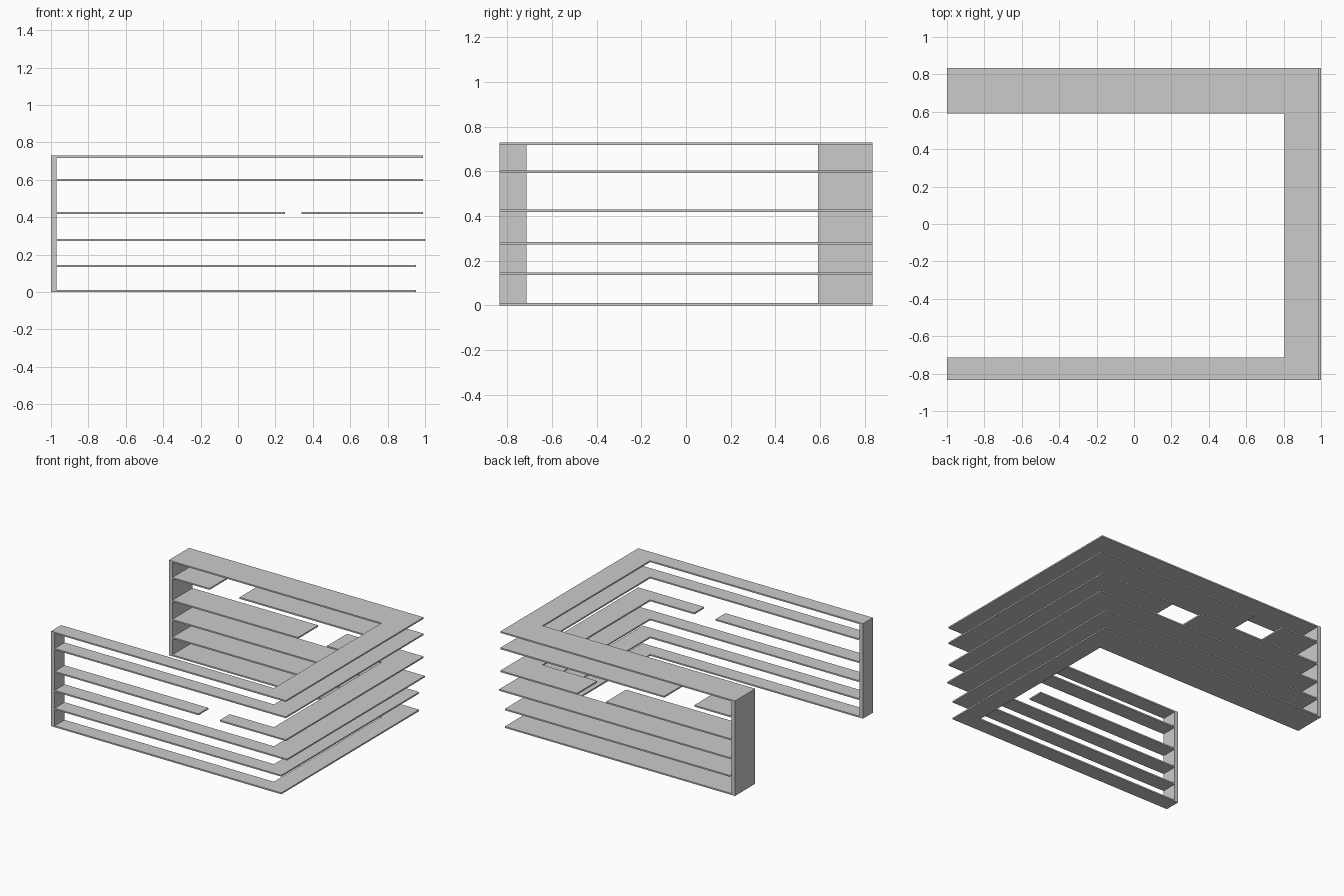
import bpy, bmesh

if "Cube" in bpy.data.objects:
    bpy.data.objects.remove(bpy.data.objects["Cube"])

X0, XP = -1.0, -0.97          # panel outer / inner faces
X_IN = 0.805                  # inner edge of the cross run
YF, YFI = -0.835, -0.715      # front arm, outer / inner edge
YB, YBI = 0.835, 0.59         # back arm, outer / inner edge
T = 0.011                     # shelf thickness


def prism(name, outlines, z0, z1):
    """Extrude flat outlines from z0 up to z1 as one object."""
    bm = bmesh.new()
    for pts in outlines:
        face = bm.faces.new([bm.verts.new((x, y, z0)) for x, y in pts])
        out = bmesh.ops.extrude_face_region(bm, geom=[face])
        top = [v for v in out["geom"] if isinstance(v, bmesh.types.BMVert)]
        bmesh.ops.translate(bm, verts=top, vec=(0, 0, z1 - z0))
    bmesh.ops.recalc_face_normals(bm, faces=bm.faces)
    mesh = bpy.data.meshes.new(name)
    bm.to_mesh(mesh)
    bm.free()
    obj = bpy.data.objects.new(name, mesh)
    bpy.context.collection.objects.link(obj)
    return obj


def rect(x0, x1, y0, y1):
    return [(x0, y0), (x1, y0), (x1, y1), (x0, y1)]


def u_shelf(name, z, x_out, front_gap=None, back_gap=None):
    """U-shaped shelf; a gap (start, end) splits an arm in two."""
    xf = front_gap[1] if front_gap else XP
    xb = back_gap[1] if back_gap else XP
    outlines = [[(xf, YF), (x_out, YF), (x_out, YB), (xb, YB),
                 (xb, YBI), (X_IN, YBI), (X_IN, YFI), (xf, YFI)]]
    if front_gap:
        outlines.append(rect(XP, front_gap[0], YF, YFI))
    if back_gap:
        outlines.append(rect(XP, back_gap[0], YBI, YB))
    return prism(name, outlines, z, z + T)


# Six stacked shelves: base z, outer edge, front gap, back gap
levels = [
    (0.0, 0.952, None, None),
    (0.135, 0.952, None, None),
    (0.272, 1.0, None, None),
    (0.418, 0.99, (0.25, 0.43), (0.095, 0.34)),
    (0.593, 0.99, None, (-0.655, -0.40)),
    (0.718, 0.99, None, None),
]
for i, (z, x_out, fg, bg) in enumerate(levels):
    u_shelf(f"shelf_{i + 1}", z, x_out, fg, bg)

# Upright end panels closing both arms
prism("front_end_panel", [rect(X0, XP, YF, YFI)], 0.0, 0.729)
prism("back_end_panel", [rect(X0, XP, YBI, YB)], 0.0, 0.729)
